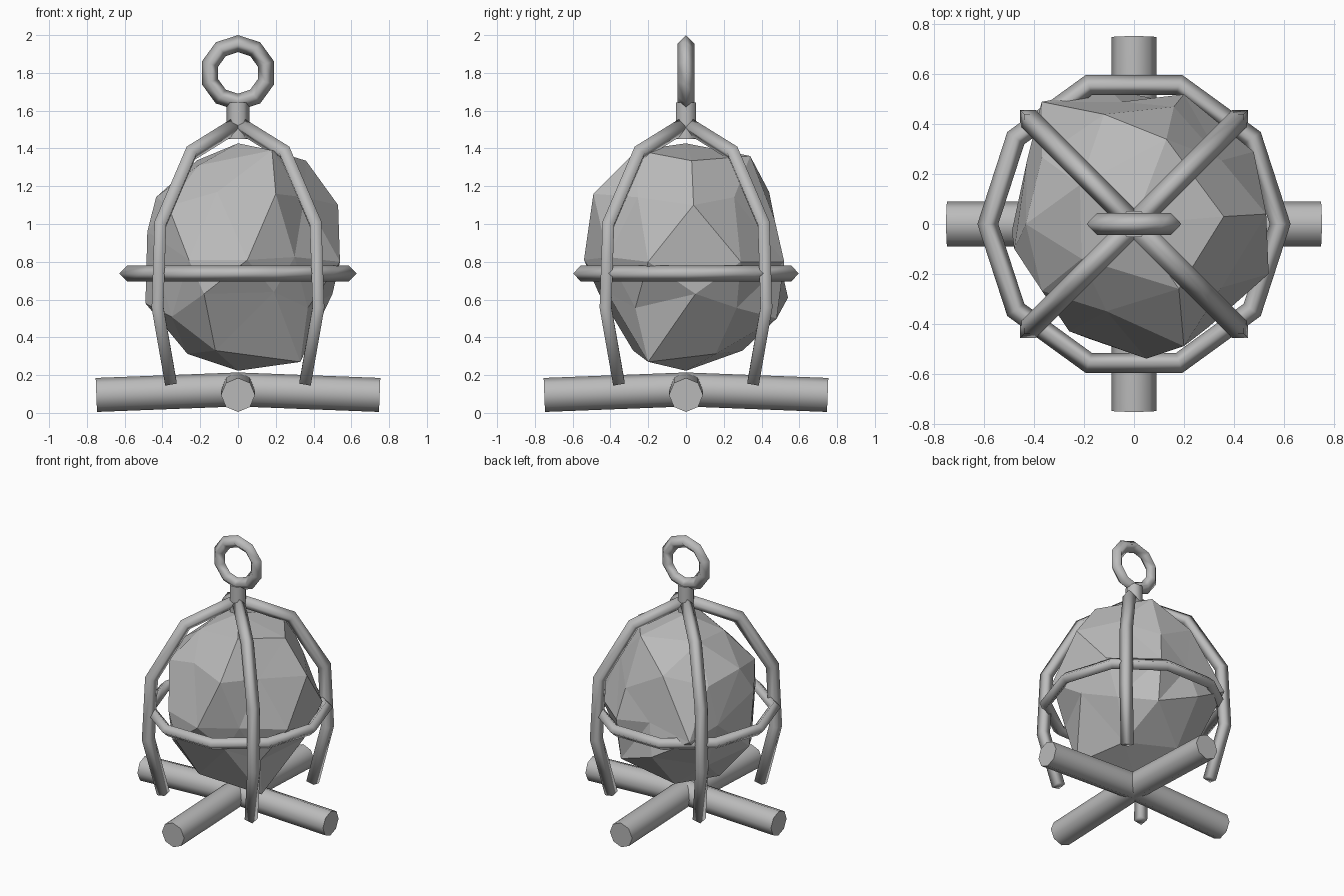
import bpy
import bmesh
from math import cos, sin, pi, radians
from mathutils import Vector

cube = bpy.data.objects.get("Cube")
if cube:
    bpy.data.objects.remove(cube, do_unlink=True)

grey = bpy.data.materials.new("plain_grey")
grey.use_nodes = True
grey.diffuse_color = (0.5, 0.5, 0.5, 1)
grey.node_tree.nodes["Principled BSDF"].inputs["Base Color"].default_value = (0.5, 0.5, 0.5, 1)


def finish(obj, name, smooth_angle):
    obj.name = obj.data.name = name
    obj.data.materials.append(grey)
    if smooth_angle:
        bpy.ops.object.select_all(action='DESELECT')
        obj.select_set(True)
        bpy.context.view_layer.objects.active = obj
        bpy.ops.object.shade_smooth_by_angle(angle=radians(smooth_angle))


def from_bmesh(bm, name, smooth_angle):
    bmesh.ops.recalc_face_normals(bm, faces=bm.faces[:])
    mesh = bpy.data.meshes.new(name)
    bm.to_mesh(mesh)
    bm.free()
    obj = bpy.data.objects.new(name, mesh)
    bpy.context.collection.objects.link(obj)
    finish(obj, name, smooth_angle)


def tube(name, points, radius, normal, sides, smooth_angle):
    """Capped rod with mitred bends along a path lying in one plane."""
    bm = bmesh.new()
    pts = [Vector(p) for p in points]
    dirs = [(b - a).normalized() for a, b in zip(pts, pts[1:])]
    rings = []
    for i, p in enumerate(pts):
        d0, d1 = dirs[max(i - 1, 0)], dirs[min(i, len(dirs) - 1)]
        tangent = (d0 + d1).normalized()
        side = tangent.cross(normal) / tangent.dot(d0)
        angles = [2 * pi * k / sides for k in range(sides)]
        rings.append([bm.verts.new(p + radius * (cos(a) * normal + sin(a) * side))
                      for a in angles])
    for r0, r1 in zip(rings, rings[1:]):
        for k in range(sides):
            j = (k + 1) % sides
            bm.faces.new((r0[k], r0[j], r1[j], r1[k]))
    bm.faces.new(rings[0])
    bm.faces.new(rings[-1])
    from_bmesh(bm, name, smooth_angle)


def ring(name, major, minor, z, rotation=(0, 0, 0)):
    """Ten-sided ring with a diamond section."""
    bpy.ops.mesh.primitive_torus_add(major_segments=10, minor_segments=4, major_radius=major,
                                     minor_radius=minor, location=(0, 0, z), rotation=rotation)
    finish(bpy.context.object, name, 100)


# Crossed, slightly arched base logs
for name, axis, normal in (("base_log_across", Vector((1, 0, 0)), Vector((0, 1, 0))),
                           ("base_log_lengthwise", Vector((0, 1, 0)), Vector((1, 0, 0)))):
    up = Vector((0, 0, 1))
    tube(name, [axis * s * 0.75 + up * h for s, h in ((-1, 0.095), (0, 0.124), (1, 0.095))],
         0.09, normal, 8, 50)

# Four diagonal cage ribs with a diamond section
rib_profile = [(0, 1.53), (0.25, 1.375), (0.411, 1.0), (0.426, 0.56), (0.355, 0.155)]
for side, sx in (("left", 1), ("right", -1)):
    for end, sy in (("front", -1), ("back", 1)):
        tube(f"cage_rib_{end}_{side}", [(sx * d, sy * d, z) for d, z in rib_profile],
             0.044, Vector((-sy, sx, 0)).normalized(), 4, 91)

# Hoop around the cage, and the upright hanging ring
ring("cage_hoop", 0.586, 0.042, 0.738)
ring("hanging_ring", 0.155, 0.045, 1.8, (pi / 2, pi / 2, 0))

# Neck joining ring and ribs
bpy.ops.mesh.primitive_cylinder_add(vertices=6, radius=0.06, depth=0.195,
                                    location=(0, 0, 1.547), rotation=(0, 0, pi / 2))
finish(bpy.context.object, "ring_neck", 70)

# Faceted boulder: stretched icosphere with some corners pulled out or in
bm = bmesh.new()
bmesh.ops.create_icosphere(bm, subdivisions=2, radius=1)
for v in bm.verts:
    v.co = Vector((v.co.x * 0.51, v.co.y * 0.51, 0.825 + v.co.z * 0.602))
corners = [
    (0.05, -0.54, 0.81), (0.54, -0.2, 0.8), (0.53, 0.04, 1.1), (0.36, 0.03, 1.335),
    (0.13, 0.34, 1.36), (0.18, -0.26, 1.39), (0.2, -0.49, 1.16), (-0.11, -0.35, 1.17),
    (-0.21, -0.14, 1.31), (-0.12, 0.44, 1.17), (-0.37, 0.49, 0.77), (0.2, 0.52, 0.8),
    (-0.1, 0.54, 0.61), (-0.49, -0.03, 0.58), (0.33, -0.2, 0.27), (0.16, 0.47, 1.02),
    (0.19, -0.42, 0.64), (0.5, 0.05, 0.63), (-0.18, -0.46, 0.63), (-0.12, -0.28, 0.33),
    (-0.12, 0.3, 0.33), (-0.48, -0.1, 0.96), (-0.43, 0.25, 0.82), (0.48, 0.29, 0.8),
    (-0.26, -0.43, 0.81), (-0.05, 0.49, 0.83), (0.19, 0.48, 0.5),
]
free = list(bm.verts)
for corner in corners:
    target = Vector(corner)
    nearest = min(free, key=lambda v: (v.co - target).length)
    nearest.co = target
    free.remove(nearest)
from_bmesh(bm, "boulder", 0)
